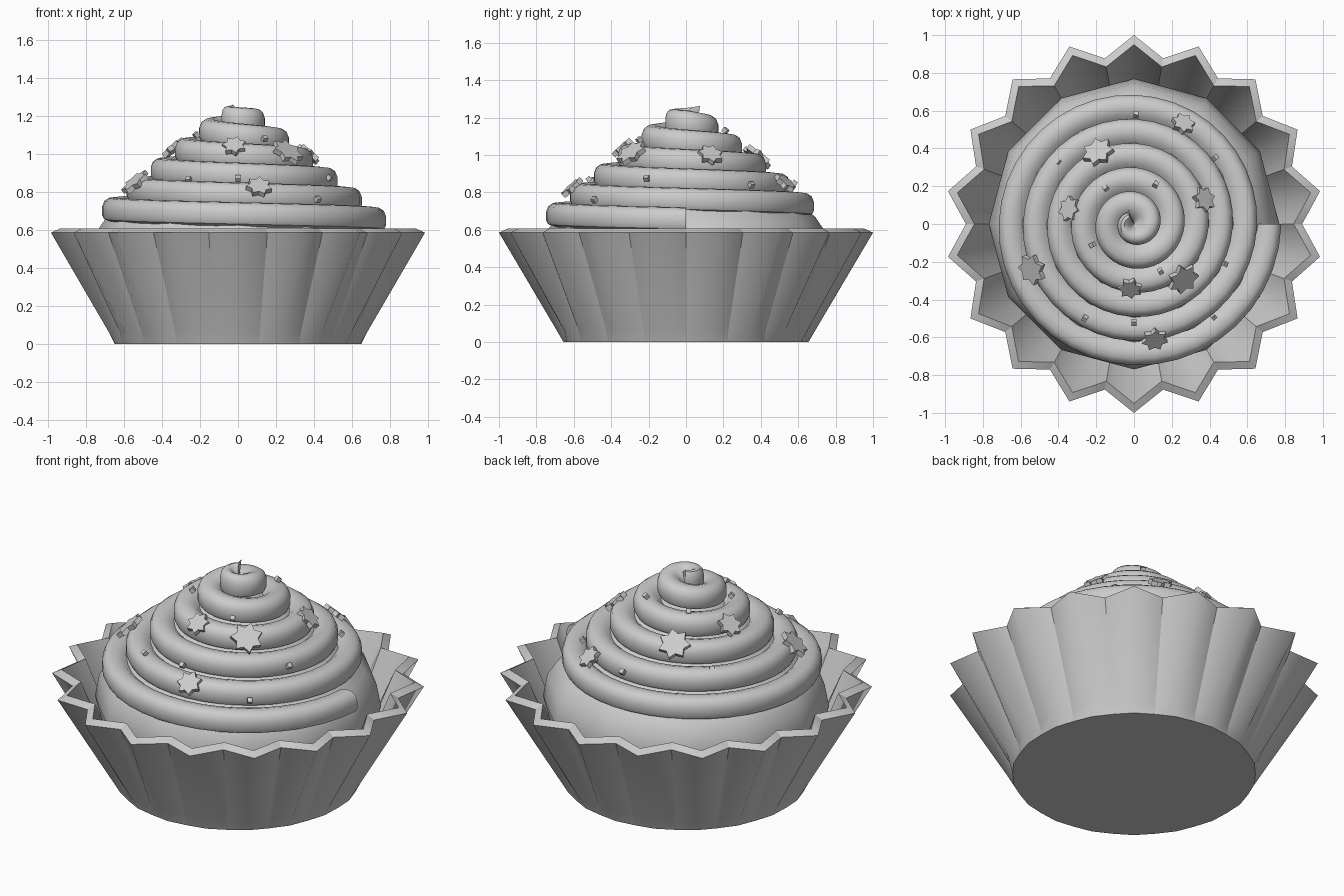
import bpy, bmesh, math
from mathutils import Vector, Matrix

cube = bpy.data.objects.get("Cube")
if cube:
    bpy.data.objects.remove(cube)

# One plain grey for the whole model
grey = bpy.data.materials.new("light_grey")
grey.use_nodes = True
GREY = (0.6, 0.6, 0.6, 1)
grey.diffuse_color = GREY
grey.node_tree.nodes["Principled BSDF"].inputs["Base Color"].default_value = GREY


def finish(bm, name, smooth_angle=None):
    bmesh.ops.recalc_face_normals(bm, faces=bm.faces)
    mesh = bpy.data.meshes.new(name)
    bm.to_mesh(mesh)
    bm.free()
    mesh.materials.append(grey)
    obj = bpy.data.objects.new(name, mesh)
    bpy.context.collection.objects.link(obj)
    if smooth_angle:
        bpy.ops.object.select_all(action="DESELECT")
        obj.select_set(True)
        bpy.context.view_layer.objects.active = obj
        bpy.ops.object.shade_smooth_by_angle(angle=math.radians(smooth_angle))
    return obj


def bridge(bm, a, b):
    n = len(a)
    return [bm.faces.new((a[i], a[(i + 1) % n], b[(i + 1) % n], b[i])) for i in range(n)]


def polar(radius, angle, z):
    return Vector((radius * math.cos(angle), radius * math.sin(angle), z))


# Pleated paper cup: each ring is (tip radius, valley radius, height)
PLEATS = 18
cup_rings = [(0.655, 0.65, 0), (0.69, 0.662, 0.06), (1.0, 0.89, 0.585),
             (0.95, 0.845, 0.608), (0.64, 0.62, 0.05)]
bm = bmesh.new()
rings = []
for tip, valley, z in cup_rings:
    rings.append([bm.verts.new(polar(valley if i % 2 else tip,
                                     math.pi / 2 + i * math.pi / PLEATS, z))
                  for i in range(2 * PLEATS)])
for lower, upper in zip(rings, rings[1:]):
    for face in bridge(bm, lower, upper):
        face.smooth = True
bm.faces.new(rings[0])
bm.faces.new(rings[-1])
for k, ring in enumerate(rings):
    for i, v in enumerate(ring):
        for e in v.link_edges:
            other = e.other_vert(v)
            along_ring = other in ring
            if (along_ring and k != 1) or (i % 2 and not along_ring and k):
                e.smooth = False
finish(bm, "paper_cup")

# Low-poly cake dome under the icing
bm = bmesh.new()
profile = [(0.6, 0.06), (0.72, 0.28), (0.77, 0.46), (0.745, 0.59), (0.69, 0.67),
           (0.55, 0.78), (0.3, 0.98), (0.1, 1.1)]
rings = [[bm.verts.new(polar(r, i * math.pi / 6, z)) for i in range(12)] for r, z in profile]
for lower, upper in zip(rings, rings[1:]):
    bridge(bm, lower, upper)
bm.faces.new(rings[0])
bm.faces.new(rings[-1])
finish(bm, "cake_dome", 50)

# Icing rope winding clockwise up to a pointed tip; section offsets are
# measured from its outer top corner as (inward, down)
section = [(0.01, 0.115), (0, 0.095), (0, 0.05), (0.012, 0.02), (0.035, 0.004), (0.07, 0),
           (0.105, 0.01), (0.135, 0.035), (0.17, 0.07), (0.16, 0.13), (0.05, 0.13)]
TURNS, STEPS = 5.66, 40
count = int(TURNS * STEPS)
bm = bmesh.new()
rings = []
for s in range(count + 1):
    t = TURNS * s / count
    outer = 0.78 - 0.128 * t + 0.035 * max(0, t - 5.2)
    top = 0.72 + 0.104 * t - 0.08 * max(0, t - 5.0)
    width = min(1, outer / 0.17)
    rings.append([bm.verts.new(polar(outer - a * width, -math.tau * t, top - d))
                  for a, d in section])
for a, b in zip(rings, rings[1:]):
    bridge(bm, a, b)
bm.faces.new(rings[0])
tip = bm.verts.new(polar(0.08, -math.tau * (TURNS + 0.03), 1.262))
last = rings[-1]
for i in range(len(last)):
    bm.faces.new((last[i], last[(i + 1) % len(last)], tip))
finish(bm, "icing_swirl", 40)


def tilted(x, y, z, tilt):
    """Placement leaning outwards from the vertical axis."""
    normal = polar(math.sin(tilt), math.atan2(y, x), math.cos(tilt))
    return Matrix.Translation((x, y, z)) @ normal.to_track_quat("Z", "Y").to_matrix().to_4x4()


# Seven-pointed star decorations: x, y, z, radius
stars = [(-0.19, 0.38, 0.99, 0.088), (0.26, 0.53, 0.85, 0.065), (0.37, 0.13, 1.0, 0.07),
         (0.26, -0.29, 1.01, 0.088), (-0.02, -0.34, 1.04, 0.065), (0.11, -0.61, 0.825, 0.07),
         (-0.54, -0.24, 0.85, 0.085), (-0.34, 0.08, 1.03, 0.07)]
for n, (x, y, z, size) in enumerate(stars):
    bm = bmesh.new()
    layers = [[bm.verts.new(polar(size * (0.68 if i % 2 else 1), i * math.pi / 7 + n, h))
               for i in range(14)] for h in (-0.014, 0.014)]
    bridge(bm, *layers)
    for layer in layers:
        bm.faces.new(layer)
    bm.transform(tilted(x, y, z, math.radians(42)))
    finish(bm, f"star_{n + 1}")

# Tiny sugar cubes: x, y, z
sugar = [(0.01, 0.58, 0.85), (-0.4, 0.33, 0.88), (-0.15, 0.19, 1.1), (0.115, 0.21, 1.13),
         (0.43, 0.35, 0.84), (-0.22, -0.11, 1.1), (0.14, -0.25, 1.08), (0.48, -0.21, 0.875),
         (0.42, -0.49, 0.76), (0, -0.52, 0.87), (-0.26, -0.5, 0.865)]
for n, place in enumerate(sugar):
    bm = bmesh.new()
    bmesh.ops.create_cube(bm, size=0.026)
    bm.transform(tilted(*place, math.radians(40)))
    finish(bm, f"sugar_cube_{n + 1}")
